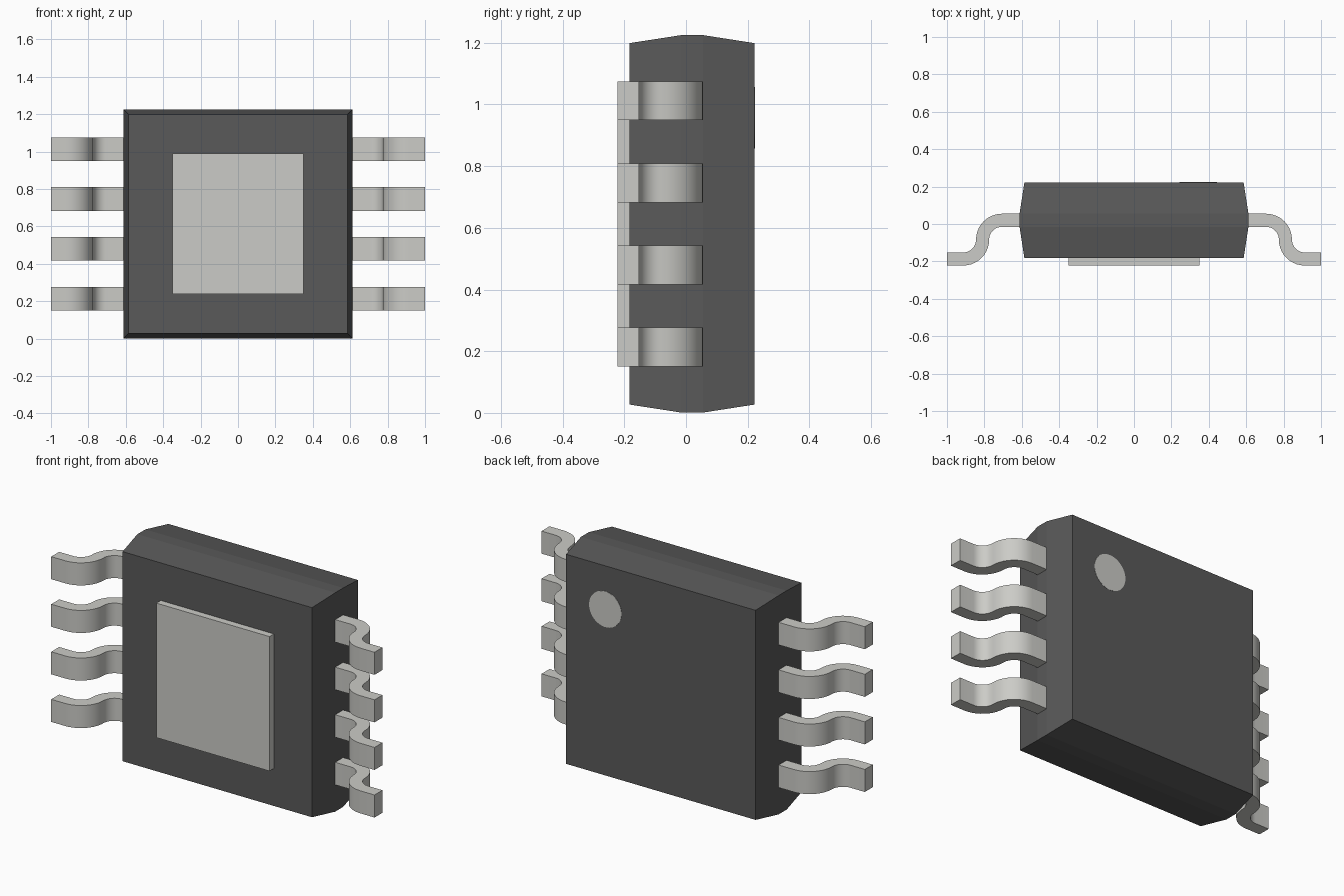
import bpy, bmesh, math

if "Cube" in bpy.data.objects:
    bpy.data.objects.remove(bpy.data.objects["Cube"])

CZ = 0.613                      # height of the package centre


def material(name, v):
    m = bpy.data.materials.new(name)
    m.diffuse_color = (*v, 1)
    m.use_nodes = True
    m.node_tree.nodes["Principled BSDF"].inputs["Base Color"].default_value = m.diffuse_color
    return m


DARK = material("dark_plastic", (0.1, 0.1, 0.1))
METAL = material("metal", (0.6, 0.6, 0.57))


def make_object(name, bm, mat, smooth=False):
    bmesh.ops.recalc_face_normals(bm, faces=bm.faces)
    me = bpy.data.meshes.new(name)
    bm.to_mesh(me)
    bm.free()
    me.materials.append(mat)
    ob = bpy.data.objects.new(name, me)
    bpy.context.collection.objects.link(ob)
    if smooth:
        bpy.ops.object.select_all(action='DESELECT')
        ob.select_set(True)
        bpy.context.view_layer.objects.active = ob
        bpy.ops.object.shade_smooth_by_angle(angle=math.radians(30))
    return ob


# Body: square sections lofted along y, widest at the middle band
bm = bmesh.new()
rings = []
for y, h in ((-0.183, 0.586), (-0.015, 0.612), (0.055, 0.612), (0.222, 0.586)):
    rings.append([bm.verts.new((sx * h, y, CZ + sz * h))
                  for sx, sz in ((-1, -1), (1, -1), (1, 1), (-1, 1))])
for a, b in zip(rings, rings[1:]):
    for i in range(4):
        j = (i + 1) % 4
        bm.faces.new((a[i], a[j], b[j], b[i]))
bm.faces.new(rings[0])
bm.faces.new(rings[-1])
make_object("body", bm, DARK)

# Thermal pad on the front
bm = bmesh.new()
bmesh.ops.create_cube(bm, size=1)
for v in bm.verts:
    v.co = (v.co.x * 0.70, -0.199 + v.co.y * 0.046, CZ + v.co.z * 0.752)
make_object("thermal_pad", bm, METAL)

# Round pin-one marker on the back
bm = bmesh.new()
bmesh.ops.create_circle(bm, cap_ends=True, radius=0.1, segments=48)
ext = bmesh.ops.extrude_face_region(bm, geom=bm.faces[:])
for v in ext["geom"]:
    if isinstance(v, bmesh.types.BMVert):
        v.co.z = 1
for v in bm.verts:
    v.co = (0.343 + v.co.x, 0.213 + v.co.z * 0.0105, 0.957 + v.co.y)
make_object("pin_one_marker", bm, METAL, True)


# Gull-wing lead: offset both sides of an S-shaped centre line
def lead_profile(steps=10, r=0.1035, t=0.035):
    outer, inner = [(0.595, 0.02 + t)], [(0.595, 0.02 - t)]
    cy = 0.02 - r
    for i in range(steps + 1):
        a = math.pi / 2 * (1 - i / steps)
        for side, rad in ((outer, r + t), (inner, r - t)):
            side.append((0.706 + rad * math.cos(a), cy + rad * math.sin(a)))
    for i in range(steps + 1):
        a = math.pi + math.pi / 2 * i / steps
        for side, rad in ((outer, r - t), (inner, r + t)):
            side.append((0.706 + 2 * r + rad * math.cos(a), cy + rad * math.sin(a)))
    outer.append((1.0, cy - r + t))
    inner.append((1.0, cy - r - t))
    return outer, inner


def lead(name, sx, z):
    bm = bmesh.new()
    secs = []
    for (ox, oy), (ix, iy) in zip(*lead_profile()):
        secs.append([bm.verts.new(p) for p in (
            (sx * ox, oy, z - 0.063), (sx * ox, oy, z + 0.063),
            (sx * ix, iy, z + 0.063), (sx * ix, iy, z - 0.063))])
    for a, b in zip(secs, secs[1:]):
        for i in range(4):
            j = (i + 1) % 4
            if (a[i].co - b[i].co).length > 1e-6:
                bm.faces.new((a[i], a[j], b[j], b[i]))
    bm.faces.new(secs[0])
    bm.faces.new(secs[-1])
    bmesh.ops.remove_doubles(bm, verts=bm.verts, dist=1e-5)
    make_object(name, bm, METAL, True)


for side, sx in (("left", -1), ("right", 1)):
    for k in range(4):
        lead(f"{side}_lead_{k + 1}", sx, CZ + (k - 1.5) * 0.266)
